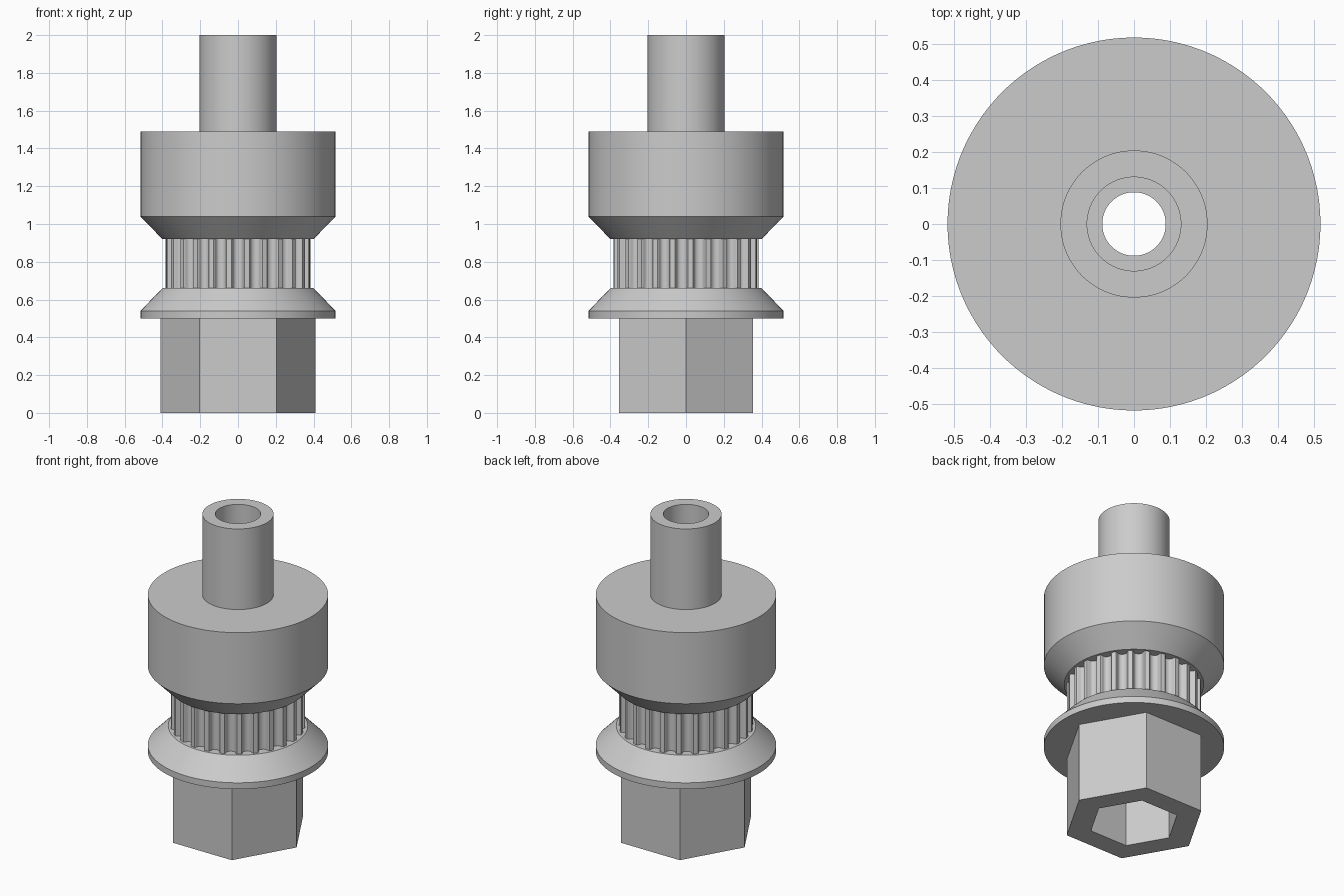
import bpy, bmesh, math
from mathutils import Vector

if "Cube" in bpy.data.objects:
    bpy.data.objects.remove(bpy.data.objects["Cube"])

grey = bpy.data.materials.new("plain grey")
grey.diffuse_color = (0.6, 0.6, 0.6, 1)
grey.use_nodes = True
grey.node_tree.nodes["Principled BSDF"].inputs["Base Color"].default_value = grey.diffuse_color

SEG, TEETH = 100, 25
TOOTH_R, HEX_R, SOCKET_R, RIM_R, NECK_R = 0.385, 0.41, 0.262, 0.517, 0.40


def circle(r, n=SEG):
    return [(r * math.cos(math.tau * i / n), r * math.sin(math.tau * i / n)) for i in range(n)]


def toothed_outline():
    # half of one rounded belt groove: (sideways, depth)
    half = [(0.035, 0.0), (0.031, 0.004), (0.027, 0.014), (0.025, 0.022),
            (0.021, 0.029), (0.013, 0.035)]
    groove = [(-s, d) for s, d in half] + [(0, 0.038)] + [(s, d) for s, d in reversed(half)]
    pts = []
    for k in range(TEETH):
        a = -math.pi / 2 + math.tau * k / TEETH
        for s, d in groove:
            r = math.sqrt(TOOTH_R ** 2 - s * s) - d
            pts.append((r * math.cos(a) - s * math.sin(a), r * math.sin(a) + s * math.cos(a)))
    return pts


def part(name, sections):
    """Skin a chain of (outline, z); outlines of unequal count are joined by a flat ring."""
    bm = bmesh.new()
    prev = None
    for outline, z in sections:
        ring = [bm.verts.new((x, y, z)) for x, y in outline]
        if prev:
            n, m = len(ring), len(prev)
            if n == m:
                for i in range(n):
                    j = (i + 1) % n
                    bm.faces.new((prev[i], prev[j], ring[j], ring[i]))
            else:
                edges = []
                for loop in (prev, ring):
                    for i in range(len(loop)):
                        pair = (loop[i], loop[(i + 1) % len(loop)])
                        edges.append(bm.edges.get(pair) or bm.edges.new(pair))
                outward = ring[0].co.xy.length > prev[0].co.xy.length
                want = Vector((0, 0, -1 if outward else 1))
                res = bmesh.ops.triangle_fill(bm, edges=edges, use_beauty=True, normal=want)
                for f in res["geom"]:
                    if isinstance(f, bmesh.types.BMFace):
                        f.normal_update()
                        if f.normal.dot(want) < 0:
                            f.normal_flip()
        prev = ring
    mesh = bpy.data.meshes.new(name)
    bm.to_mesh(mesh)
    bm.free()
    mesh.materials.append(grey)
    obj = bpy.data.objects.new(name, mesh)
    bpy.context.collection.objects.link(obj)
    bpy.ops.object.select_all(action='DESELECT')
    obj.select_set(True)
    bpy.context.view_layer.objects.active = obj
    bpy.ops.object.shade_smooth_by_angle(angle=math.radians(25))
    return obj


hex_out, hex_in, teeth = circle(HEX_R, 6), circle(SOCKET_R, 6), toothed_outline()

# hexagonal foot with its socket
part("hex_base", [(hex_in, 0.5), (hex_in, 0), (hex_out, 0), (hex_out, 0.5)])

# lower belt flange
part("lower_flange", [(hex_out, 0.5), (circle(RIM_R), 0.5), (circle(RIM_R), 0.54),
                      (circle(NECK_R), 0.66), (teeth, 0.66)])

# grooved belt wheel
part("belt_teeth", [(teeth, 0.66), (teeth, 0.92)])

# upper flange and drum
part("upper_drum", [(teeth, 0.92), (circle(NECK_R), 0.92), (circle(RIM_R), 1.04),
                    (circle(RIM_R), 1.49), (circle(0.204), 1.49)])

# top tube
part("top_tube", [(circle(0.204), 1.49), (circle(0.204), 2), (circle(0.13), 2)])

# stepped through-bore opening into the socket
part("bore", [(circle(0.13), 2), (circle(0.13), 1.04), (circle(0.088), 1.04),
              (circle(0.088), 0.5), (hex_in, 0.5)])
